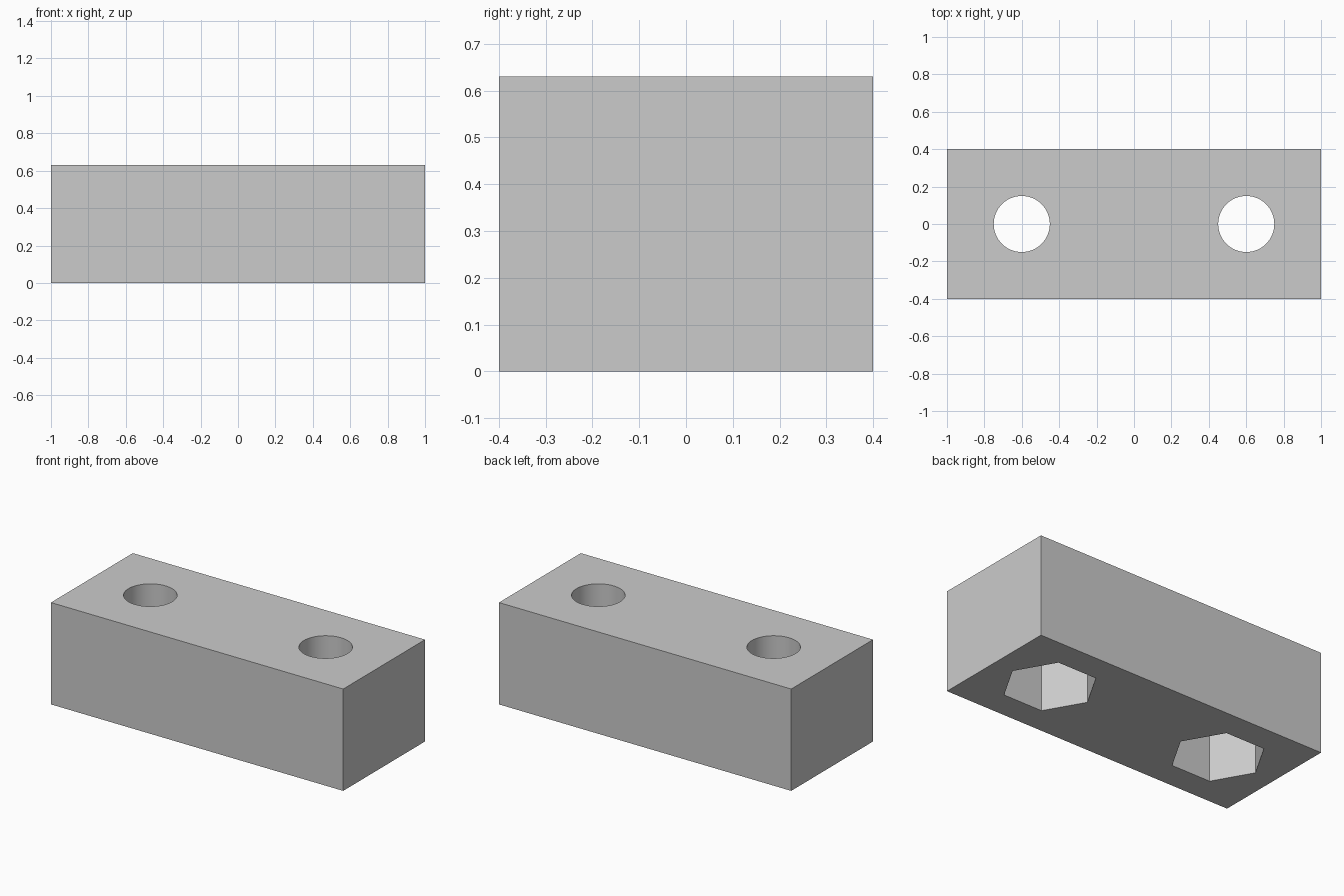
import bpy
import math

if "Cube" in bpy.data.objects:
    bpy.data.objects.remove(bpy.data.objects["Cube"])

LENGTH, WIDTH, HEIGHT = 2.0, 0.8, 0.63
HOLE_X, HOLE_R = 0.6, 0.15
NUT_R, NUT_DEPTH = 0.267, 0.40

grey = bpy.data.materials.new("light grey")
grey.diffuse_color = (0.6, 0.6, 0.6, 1)
grey.use_nodes = True
grey.node_tree.nodes["Principled BSDF"].inputs["Base Color"].default_value = grey.diffuse_color


def prism(name, sides, radius, x, z0, z1):
    """Vertical prism used as a cutter, with a corner on the x axis."""
    bpy.ops.mesh.primitive_cylinder_add(
        vertices=sides, radius=radius, depth=z1 - z0,
        location=(x, 0, (z0 + z1) / 2), rotation=(0, 0, math.pi / 2))
    ob = bpy.context.object
    ob.name = name
    ob.data.materials.append(grey)
    ob.hide_render = True
    return ob


# Solid block
bpy.ops.mesh.primitive_cube_add(size=1, location=(0, 0, HEIGHT / 2))
block = bpy.context.object
block.name = "mounting_block"
block.scale = (LENGTH, WIDTH, HEIGHT)
bpy.ops.object.transform_apply(location=True, rotation=False, scale=True)
block.data.materials.append(grey)

# Bolt holes from the top, hexagonal nut pockets from below
cutters = []
for side, x in (("left", -HOLE_X), ("right", HOLE_X)):
    cutters.append(prism(side + "_nut_pocket_cutter", 6, NUT_R, x, -0.1, NUT_DEPTH))
    cutters.append(prism(side + "_bolt_hole_cutter", 64, HOLE_R, x, -0.2, HEIGHT + 0.1))

for cutter in cutters:
    mod = block.modifiers.new(cutter.name, 'BOOLEAN')
    mod.operation = 'DIFFERENCE'
    mod.solver = 'EXACT'
    mod.object = cutter
    bpy.ops.object.select_all(action='DESELECT')
    block.select_set(True)
    bpy.context.view_layer.objects.active = block
    bpy.ops.object.modifier_apply(modifier=mod.name)
    bpy.data.objects.remove(cutter)

# Smooth bores, sharp edges elsewhere
bpy.ops.object.shade_smooth_by_angle(angle=math.radians(30))
